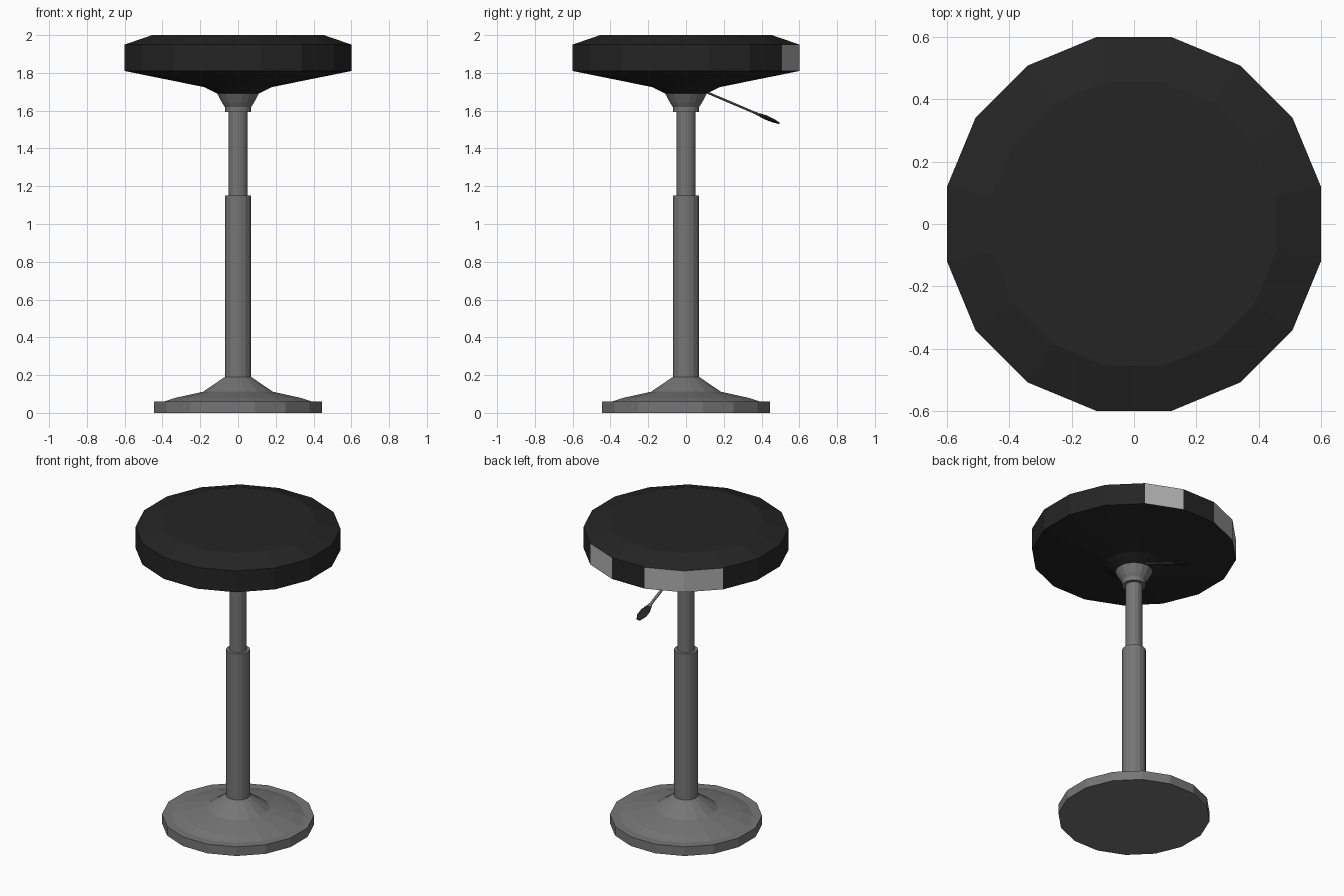
import bpy, bmesh, math
from mathutils import Vector

if "Cube" in bpy.data.objects:
    bpy.data.objects.remove(bpy.data.objects["Cube"])

SIDES = 16
HALF = math.pi / SIDES


def material(name, value):
    m = bpy.data.materials.new(name)
    m.diffuse_color = (value, value, value, 1)
    m.use_nodes = True
    m.node_tree.nodes["Principled BSDF"].inputs["Base Color"].default_value = m.diffuse_color
    return m


black = material("black cushion", 0.018)
metal = material("grey metal", 0.18)
light = material("light grey panel", 0.43)


def finish(name, bm, mats):
    bmesh.ops.recalc_face_normals(bm, faces=bm.faces[:])
    me = bpy.data.meshes.new(name)
    bm.to_mesh(me)
    bm.free()
    for m in mats:
        me.materials.append(m)
    ob = bpy.data.objects.new(name, me)
    bpy.context.collection.objects.link(ob)
    return ob


def skin(bm, rings):
    """Join rings of vertices with quads and cap both ends."""
    n = len(rings[0])
    for a, b in zip(rings, rings[1:]):
        for i in range(n):
            j = (i + 1) % n
            bm.faces.new((a[i], a[j], b[j], b[i]))
    bm.faces.new(rings[0])
    bm.faces.new(rings[-1])


def lathe(name, profile, mats):
    """Faceted turning; profile is (flat-to-centre radius, z)."""
    bm = bmesh.new()
    rings = []
    for r, z in profile:
        r /= math.cos(HALF)
        rings.append([bm.verts.new((r * math.cos(HALF + 2 * HALF * i),
                                    r * math.sin(HALF + 2 * HALF * i), z))
                      for i in range(SIDES)])
    skin(bm, rings)
    return finish(name, bm, mats)


# Base plate and column
lathe("base", [(0.445, 0), (0.445, 0.06), (0.39, 0.06), (0.33, 0.08),
               (0.185, 0.112), (0.07, 0.19)], [metal])
lathe("lower_column", [(0.07, 0.18), (0.07, 1.15)], [metal])
lathe("upper_column", [(0.05, 1.14), (0.05, 1.61)], [metal])
lathe("seat_mount", [(0.07, 1.593), (0.07, 1.62), (0.085, 1.643),
                     (0.11, 1.69)], [metal])

# Seat, with three light panels on the back of its rim
seat = lathe("seat", [(0.11, 1.69), (0.18, 1.725), (0.60, 1.81),
                      (0.60, 1.95), (0.455, 2.0)], [black, light])
for f in seat.data.polygons:
    if abs(f.normal.z) < 0.1:
        az = math.degrees(math.atan2(f.normal.y, f.normal.x))
        if any(abs(az - a) < 5 for a in (67.5, 112.5, 135)):
            f.material_index = 1

# Height lever: flat sections along a sloping axis
start, end = Vector((0, 0.08, 1.71)), Vector((0, 0.495, 1.533))
axis = (end - start).normalized()
up = Vector((1, 0, 0)).cross(axis)


def lever_part(name, sections, mat):
    """sections are (distance along axis 0-1, half width, half thickness)."""
    bm = bmesh.new()
    rings = []
    for t, w, h in sections:
        c = start.lerp(end, t)
        rings.append([bm.verts.new(c + Vector((w * math.cos(k * math.pi / 4), 0, 0))
                                   + up * h * math.sin(k * math.pi / 4))
                      for k in range(8)])
    skin(bm, rings)
    finish(name, bm, [mat])


lever_part("lever_rod", [(0, 0.011, 0.006), (0.68, 0.011, 0.006),
                         (0.75, 0.02, 0.008)], metal)
lever_part("lever_grip", [(0.74, 0.02, 0.008), (0.82, 0.032, 0.012),
                          (0.92, 0.032, 0.01), (1.0, 0.014, 0.004)], black)
